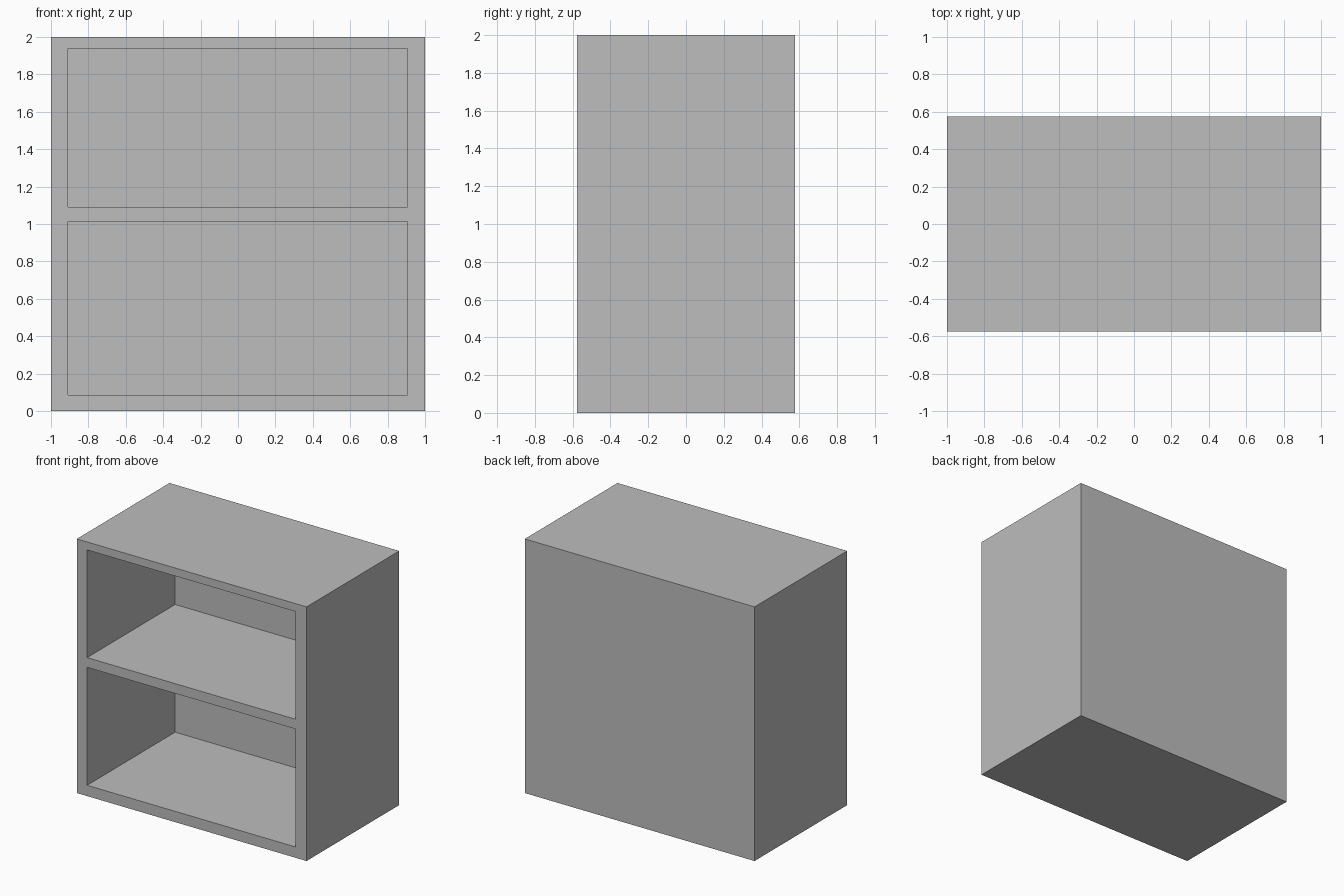
import bpy

default = bpy.data.objects.get("Cube")
if default:
    bpy.data.objects.remove(default, do_unlink=True)

# One plain grey finish
grey = bpy.data.materials.new("light grey")
grey.use_nodes = True
colour = (0.51, 0.51, 0.51, 1)
grey.diffuse_color = colour
grey.node_tree.nodes["Principled BSDF"].inputs["Base Color"].default_value = colour


def box(name, x, y, z):
    """Box spanning the given (min, max) ranges."""
    spans = (x, y, z)
    bpy.ops.mesh.primitive_cube_add(size=1, location=[(a + b) / 2 for a, b in spans])
    obj = bpy.context.object
    obj.name = name
    obj.scale = [b - a for a, b in spans]
    bpy.ops.object.transform_apply(location=True, rotation=False, scale=True)
    obj.data.materials.append(grey)
    return obj


HALF_DEPTH = 0.576
BACK_INNER = 0.518
OPENING_X = (-0.91, 0.905)
OPENINGS = {"lower": (0.085, 1.013), "upper": (1.09, 1.937)}

# Solid cabinet body
cabinet = box("cabinet_body", (-1, 1), (-HALF_DEPTH, HALF_DEPTH), (0, 2))

# Two compartments hollowed from the front, leaving sides, shelf and back panel
for level, heights in OPENINGS.items():
    cutter = box(level + "_compartment_cutter", OPENING_X,
                 (-HALF_DEPTH - 0.1, BACK_INNER), heights)
    cutter.hide_render = True
    cut = cabinet.modifiers.new(level + "_compartment", "BOOLEAN")
    cut.operation = "DIFFERENCE"
    cut.solver = "EXACT"
    cut.object = cutter
    bpy.context.view_layer.objects.active = cabinet
    bpy.ops.object.modifier_apply(modifier=cut.name)
    bpy.data.objects.remove(cutter, do_unlink=True)
